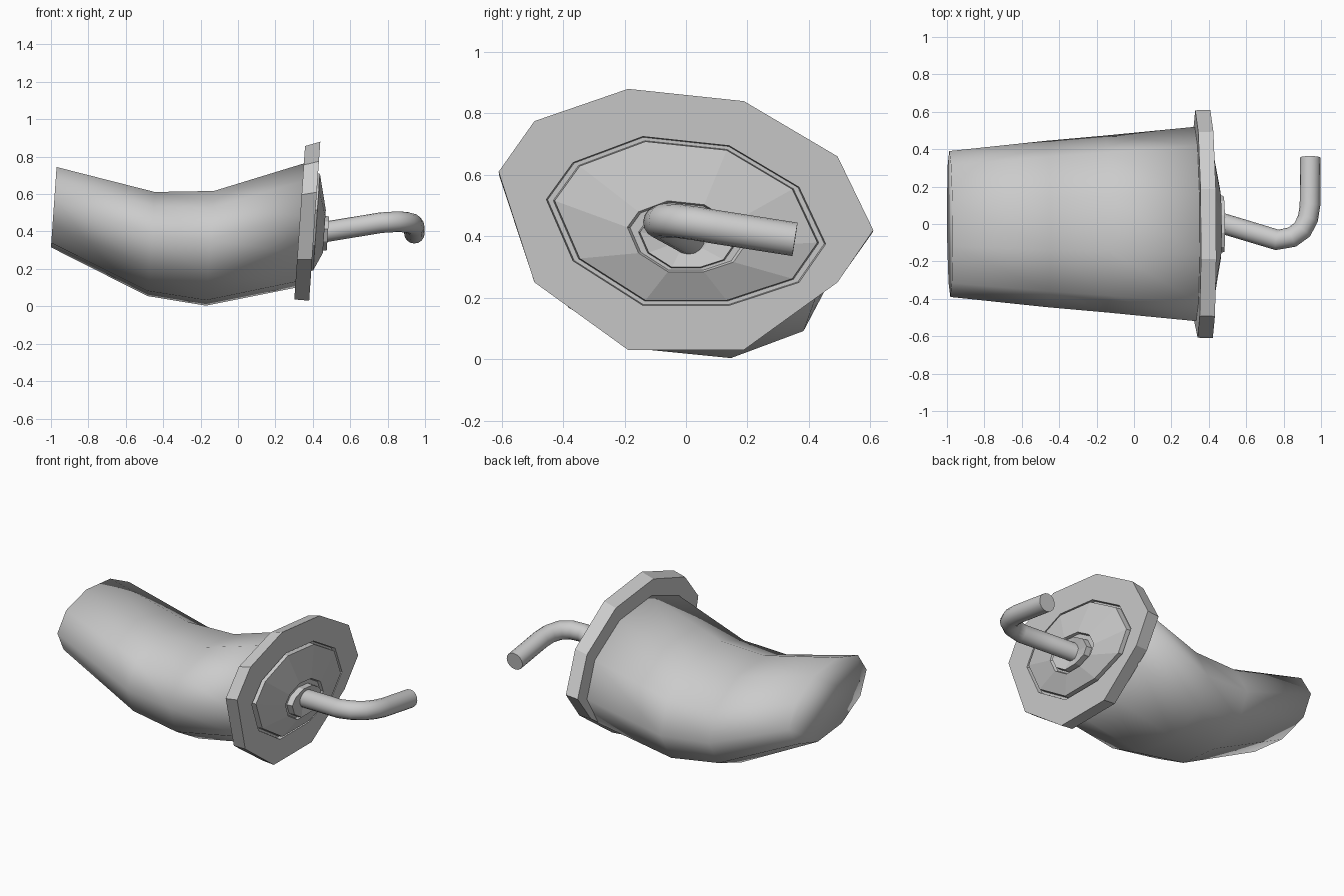
import bpy, bmesh, math
from mathutils import Vector

if "Cube" in bpy.data.objects:
    bpy.data.objects.remove(bpy.data.objects["Cube"])

N = 10
CO = [math.cos(math.radians(36 * i)) for i in range(N)]
SI = [math.sin(math.radians(36 * i)) for i in range(N)]


def loft(name, rings, smooth=None):
    """Skin a list of equal-length point rings and cap both ends."""
    bm = bmesh.new()
    loops = [[bm.verts.new(p) for p in r] for r in rings]
    n = len(rings[0])
    for a, b in zip(loops, loops[1:]):
        for i in range(n):
            j = (i + 1) % n
            bm.faces.new((a[i], a[j], b[j], b[i]))
    bm.faces.new(loops[0][::-1])
    bm.faces.new(loops[-1])
    bmesh.ops.recalc_face_normals(bm, faces=bm.faces)
    me = bpy.data.meshes.new(name)
    bm.to_mesh(me)
    bm.free()
    ob = bpy.data.objects.new(name, me)
    bpy.context.collection.objects.link(ob)
    for p in me.polygons:
        p.use_smooth = smooth is not None
    if smooth:
        bpy.context.view_layer.objects.active = ob
        ob.select_set(True)
        bpy.ops.object.shade_smooth_by_angle(angle=math.radians(smooth))
        ob.select_set(False)
    return ob


# Curved, tapered body: sheared ten-sided oval sections
def body_ring(x, zc, ry, rz):
    pts = []
    for c, s in zip(CO, SI):
        dz = rz * s - 0.1 * ry * c
        pts.append((x + 0.07 * dz, ry * c, zc + dz))
    return pts


loft("body", [body_ring(-0.985, 0.53, 0.39, 0.213),
              body_ring(-0.465, 0.333, 0.445, 0.278),
              body_ring(-0.15, 0.31, 0.473, 0.307),
              body_ring(0.335, 0.433, 0.52, 0.333)], 180)

# Uneven ten-sided outlines (heights per corner)
RIM = [.42, .66, .84, .88, .775, .61, .25, .03, .03, .25]
DISC = [.375, .56, .695, .725, .64, .52, .32, .175, .175, .25]


def plate_ring(x, r, heights, s, zc=0.45, z0=0.45):
    pts = []
    for c, h in zip(CO, heights):
        z = zc + (h - z0) * s
        pts.append((x + 0.07 * (z - 0.45), r * s * c, z))
    return pts


# Flange, groove, domed disc and small hub as one stepped skin
loft("flange", [plate_ring(0.33, 0.63, RIM, 0.965, 0.442),
                plate_ring(0.41, 0.61, RIM, 1.0),
                plate_ring(0.41, 0.455, DISC, 1.0),
                plate_ring(0.385, 0.455, DISC, 0.99),
                plate_ring(0.385, 0.455, DISC, 0.95),
                plate_ring(0.42, 0.455, DISC, 0.94),
                plate_ring(0.465, 0.455, DISC, 0.42, 0.40),
                plate_ring(0.45, 0.455, DISC, 0.40, 0.40),
                plate_ring(0.45, 0.455, DISC, 0.34, 0.39),
                plate_ring(0.485, 0.455, DISC, 0.33, 0.39),
                plate_ring(0.47, 0.455, DISC, 0.15, 0.39)])

# Bent round stem
PATH = [(.45, .01, .395), (.6, -.035, .42), (.765, -.085, .447), (.845, -.07, .452),
        (.90, -.03, .45), (.93, .03, .442), (.941, .10, .43), (.943, .355, .39)]
path = [Vector(p) for p in PATH]
rings = []
for i, p in enumerate(path):
    t = (path[min(i + 1, len(path) - 1)] - path[max(i - 1, 0)]).normalized()
    side = t.cross(Vector((0, 0, 1))).normalized()
    up = side.cross(t)
    rings.append([p + 0.055 * (side * math.cos(k * math.tau / 16) + up * math.sin(k * math.tau / 16))
                  for k in range(16)])
loft("stem", rings, 50)
